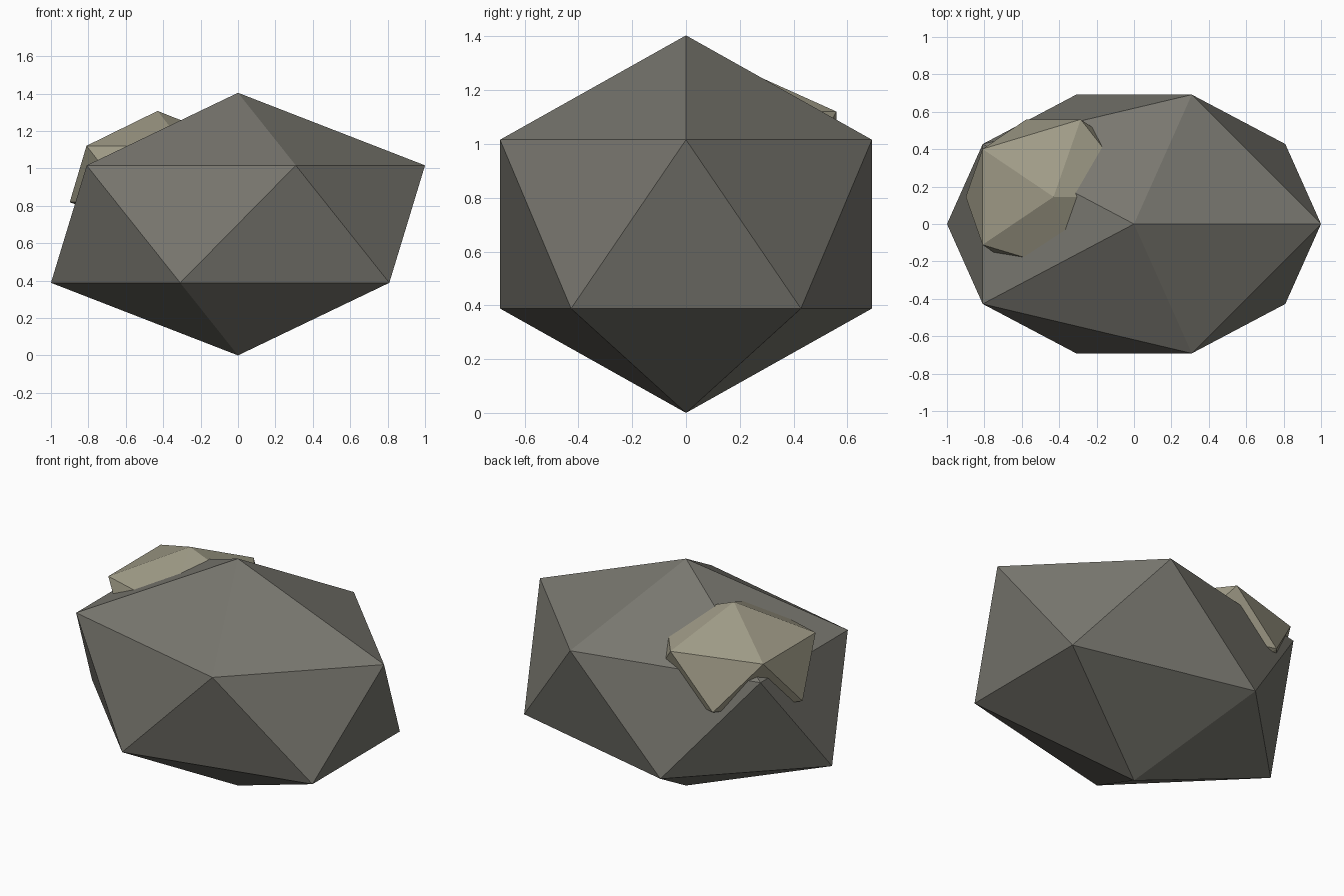
import bpy

if "Cube" in bpy.data.objects:
    bpy.data.objects.remove(bpy.data.objects["Cube"])


def material(name, rgb):
    mat = bpy.data.materials.new(name)
    mat.diffuse_color = (*rgb, 1.0)
    mat.use_nodes = True
    mat.node_tree.nodes["Principled BSDF"].inputs["Base Color"].default_value = mat.diffuse_color
    return mat


def rock(name, centre, radii, mat):
    """Flat-faced stone: a stretched twenty-sided solid."""
    bpy.ops.mesh.primitive_ico_sphere_add(subdivisions=1, radius=1, location=centre)
    obj = bpy.context.object
    obj.name = name
    obj.scale = radii
    bpy.ops.object.transform_apply(location=False, rotation=False, scale=True)
    bpy.ops.object.shade_flat()
    obj.data.materials.append(mat)
    return obj


dark_stone = material("dark_grey_stone", (0.19, 0.185, 0.16))
pale_stone = material("pale_tan_stone", (0.345, 0.325, 0.24))

# Main boulder
rock("boulder", (0, 0, 0.702), (1.118, 0.813, 0.702), dark_stone)

# Smaller stone embedded in the upper back left shoulder
rock("embedded_stone", (-0.43, 0.145, 0.97), (0.525, 0.487, 0.337), pale_stone)
